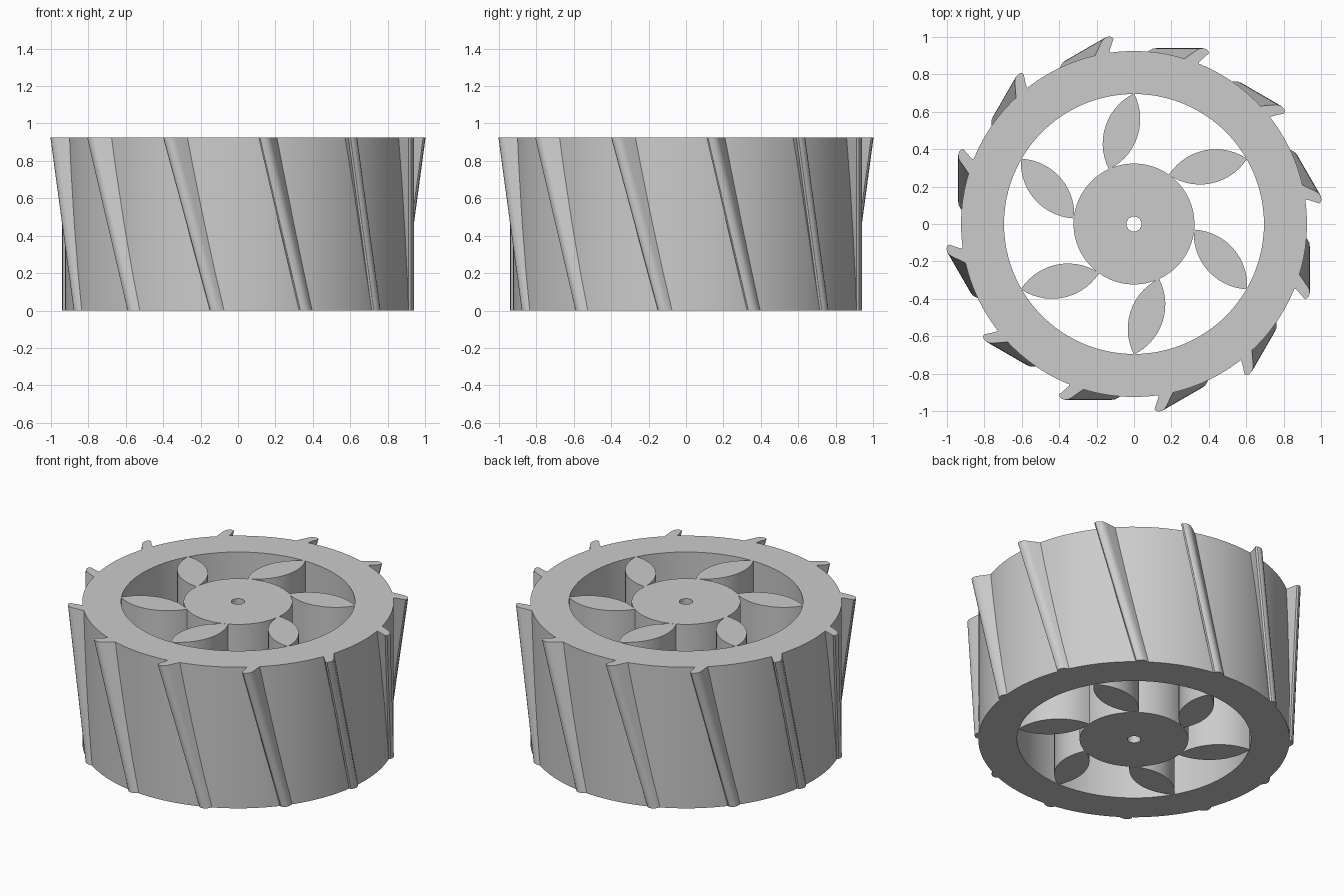
import bpy, bmesh, math
from mathutils import Vector, Matrix

HEIGHT = 0.925

cube = bpy.data.objects.get("Cube")
if cube:
    bpy.data.objects.remove(cube)

grey = bpy.data.materials.new("plain grey")
grey.use_nodes = True
colour = (0.6, 0.6, 0.6, 1)
grey.diffuse_color = colour
grey.node_tree.nodes["Principled BSDF"].inputs["Base Color"].default_value = colour


def finish(name, bm):
    bmesh.ops.recalc_face_normals(bm, faces=bm.faces)
    mesh = bpy.data.meshes.new(name)
    bm.to_mesh(mesh)
    bm.free()
    mesh.materials.append(grey)
    obj = bpy.data.objects.new(name, mesh)
    bpy.context.collection.objects.link(obj)
    bpy.ops.object.select_all(action="DESELECT")
    obj.select_set(True)
    bpy.context.view_layer.objects.active = obj
    bpy.ops.object.shade_smooth_by_angle(angle=math.radians(30))
    return obj


def tube(name, outer, inner, segments=96):
    """Upright tube with flat ends, made by spinning a rectangle."""
    bm = bmesh.new()
    corners = [(outer, 0), (outer, HEIGHT), (inner, HEIGHT), (inner, 0)]
    rings = []
    for i in range(segments):
        a = math.tau * i / segments
        rings.append([bm.verts.new((r * math.cos(a), r * math.sin(a), z)) for r, z in corners])
    for i, ring in enumerate(rings):
        after = rings[(i + 1) % segments]
        for k in range(4):
            n = (k + 1) % 4
            bm.faces.new((ring[k], after[k], after[n], ring[n]))
    return finish(name, bm)


def prism(name, outline, angle, slide=(0, 0)):
    """Extrude a flat outline down from the top, sliding it sideways."""
    bm = bmesh.new()
    top = bm.faces.new([bm.verts.new((x, y, HEIGHT)) for x, y in outline])
    made = bmesh.ops.extrude_face_region(bm, geom=[top], use_keep_orig=True)
    lower = [v for v in made["geom"] if isinstance(v, bmesh.types.BMVert)]
    bmesh.ops.translate(bm, verts=lower, vec=(slide[0], slide[1], -HEIGHT))
    bmesh.ops.rotate(bm, verts=bm.verts, cent=(0, 0, 0), matrix=Matrix.Rotation(angle, 3, "Z"))
    return finish(name, bm)


def lens(a, b, bulge, steps=14):
    """Leaf outline of two equal arcs between points a and b."""
    a, b = Vector(a), Vector(b)
    half = (b - a).length / 2
    along = (b - a).normalized()
    side = Vector((-along.y, along.x))
    radius = (half ** 2 + bulge ** 2) / (2 * bulge)
    sweep = math.asin(half / radius)
    points = []
    for sign in (1, -1):
        for i in range(steps):
            t = sign * sweep * (2 * i / steps - 1)
            off = along * radius * math.sin(t)
            off += side * sign * (radius * math.cos(t) - radius + bulge)
            points.append((a + b) / 2 + off)
    return points


# Rim and hub
tube("rim", 0.925, 0.695)
tube("hub", 0.323, 0.04)

# Leaf-shaped spokes
leaf = lens((0, 0.698), (-0.134, 0.292), 0.09)
for i in range(6):
    prism(f"spoke_{i + 1}", leaf, i * math.tau / 6)

# Slanted hooked treads: each slides along the rim's tangent and sinks into it
hook = [(-0.335, -0.85), (-0.36, -0.877), (-0.4, -0.912), (-0.398, -0.924), (-0.388, -0.934),
        (-0.37, -0.94), (-0.352, -0.938), (-0.335, -0.929), (-0.267, -0.882)]
for i in range(12):
    prism(f"tread_{i + 1}", hook, i * math.tau / 12, slide=(0.25, 0))
